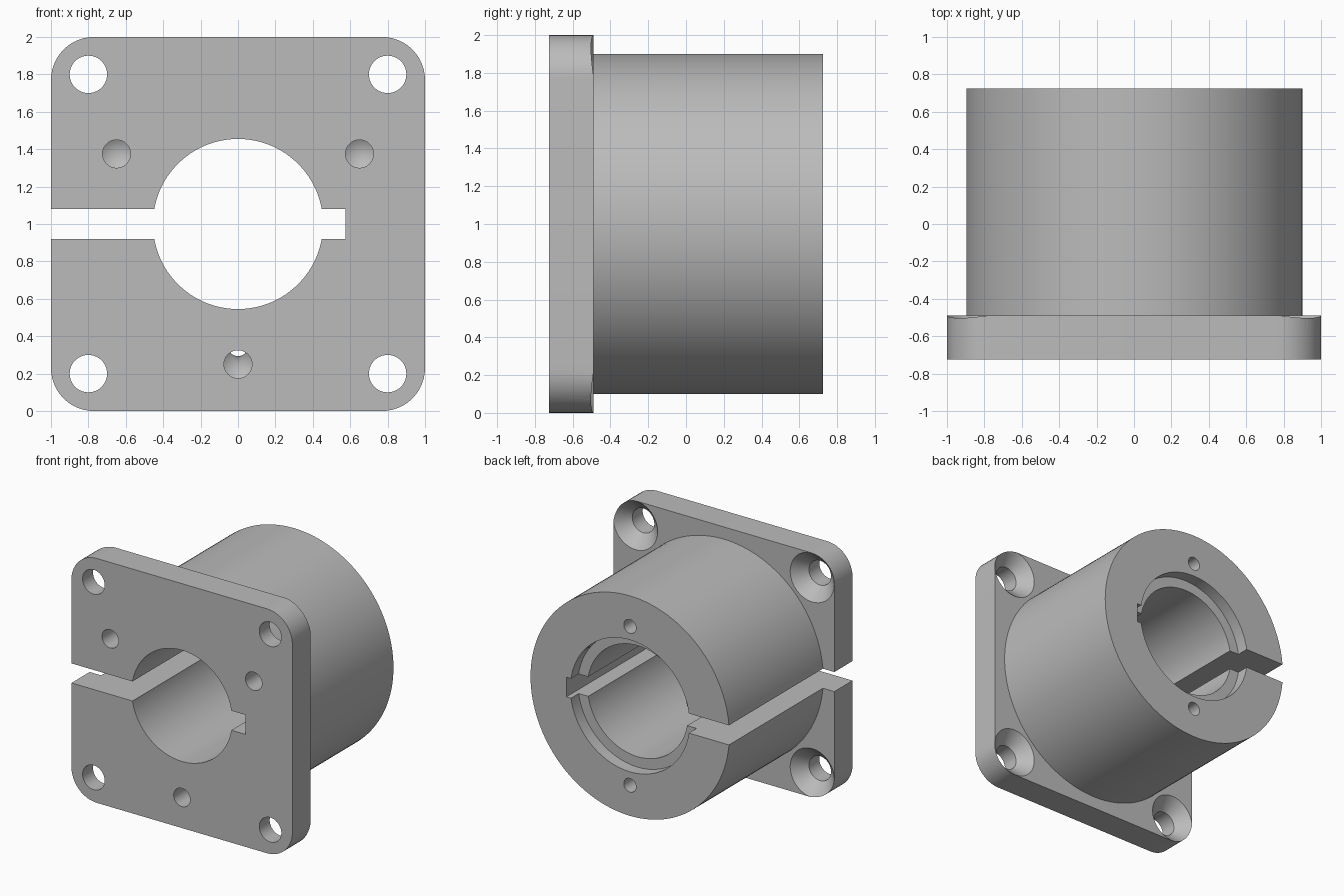
import bpy, bmesh, math
from mathutils import Vector, Matrix

cube = bpy.data.objects.get("Cube")
if cube:
    bpy.data.objects.remove(cube, do_unlink=True)

FRONT, STEP, BACK = -0.725, -0.49, 0.725
MID = 1.0  # height of the bore axis

grey = bpy.data.materials.new("light grey metal")
grey.use_nodes = True
grey.diffuse_color = (0.5, 0.5, 0.5, 1)
grey.node_tree.nodes["Principled BSDF"].inputs["Base Color"].default_value = (0.5, 0.5, 0.5, 1)


def finish(name, bm):
    bmesh.ops.recalc_face_normals(bm, faces=bm.faces)
    mesh = bpy.data.meshes.new(name)
    bm.to_mesh(mesh)
    bm.free()
    mesh.materials.append(grey)
    obj = bpy.data.objects.new(name, mesh)
    bpy.context.collection.objects.link(obj)
    return obj


def lathe(name, profile, x=0.0, z=MID, sides=64):
    """Turn (radius, y) points about a y-parallel axis; ends close on the axis."""
    bm = bmesh.new()
    points = [(0, profile[0][1])] + profile + [(0, profile[-1][1])]
    verts = [bm.verts.new((x + r, y, z)) for r, y in points]
    edges = [bm.edges.new(pair) for pair in zip(verts, verts[1:]) if pair[0].co != pair[1].co]
    bmesh.ops.spin(bm, geom=verts + edges, cent=(x, 0, z), axis=(0, 1, 0),
                   angle=math.tau, steps=sides)
    bmesh.ops.remove_doubles(bm, verts=bm.verts, dist=0.0001)
    return finish(name, bm)


def box(name, low, high):
    low, high = Vector(low), Vector(high)
    bm = bmesh.new()
    bmesh.ops.create_cube(bm, size=1, matrix=Matrix.Translation((low + high) / 2)
                          @ Matrix.Diagonal((*(high - low), 1)))
    return finish(name, bm)


def combine(target, other, operation):
    mod = target.modifiers.new(operation.lower(), 'BOOLEAN')
    mod.operation, mod.solver, mod.object = operation, 'EXACT', other
    bpy.context.view_layer.objects.active = target
    bpy.ops.object.modifier_apply(modifier=mod.name)
    bpy.data.objects.remove(other, do_unlink=True)


# Square flange with rounded corners
bm = bmesh.new()
ring = []
radius, steps = 0.23, 12
for quarter, (sx, sz) in enumerate([(1, 1), (-1, 1), (-1, -1), (1, -1)]):
    for i in range(steps + 1):
        a = (quarter + i / steps) * math.pi / 2
        ring.append(bm.verts.new((sx * (1 - radius) + radius * math.cos(a), FRONT,
                                  MID + sz * (1 - radius) + radius * math.sin(a))))
face = bm.faces.new(ring)
extruded = bmesh.ops.extrude_face_region(bm, geom=[face])["geom"]
bmesh.ops.translate(bm, vec=(0, STEP - FRONT, 0),
                    verts=[v for v in extruded if isinstance(v, bmesh.types.BMVert)])
hub = finish("flanged_split_hub", bm)

# Barrel behind the flange
combine(hub, lathe("barrel", [(0.9, STEP - 0.1), (0.9, BACK)], sides=128), 'UNION')

# Bore with a shallow recess at the back
combine(hub, lathe("bore", [(0.455, -1), (0.455, BACK - 0.1), (0.54, BACK - 0.1), (0.54, 1)]),
        'DIFFERENCE')

# Clamping slot and keyway in one cut
combine(hub, box("slot_and_keyway", (-1.2, -1, MID - 0.08), (0.575, 1, MID + 0.08)), 'DIFFERENCE')

# Countersunk corner holes
for sx in (-1, 1):
    for sz in (-1, 1):
        combine(hub, lathe("corner_hole", [(0.1, -1), (0.1, STEP - 0.1), (0.21, STEP + 0.01)],
                           sx * 0.8, MID + sz * 0.8, 48), 'DIFFERENCE')

# Blind drilled holes in the front, evenly spaced
for k in range(3):
    a = math.radians(30 + 120 * k)
    combine(hub, lathe("front_hole", [(0.075, -1), (0.075, -0.2), (0, -0.155)],
                       0.75 * math.cos(a), MID + 0.75 * math.sin(a), 32), 'DIFFERENCE')

# Smaller drilled holes in the back
for sz in (-1, 1):
    combine(hub, lathe("back_hole", [(0.056, 1), (0.056, -0.3), (0, -0.335)],
                       0, MID + sz * 0.65, 32), 'DIFFERENCE')

# Smooth curved walls, crisp edges
bpy.ops.object.select_all(action='DESELECT')
hub.select_set(True)
bpy.context.view_layer.objects.active = hub
bpy.ops.object.shade_smooth_by_angle(angle=math.radians(30))
